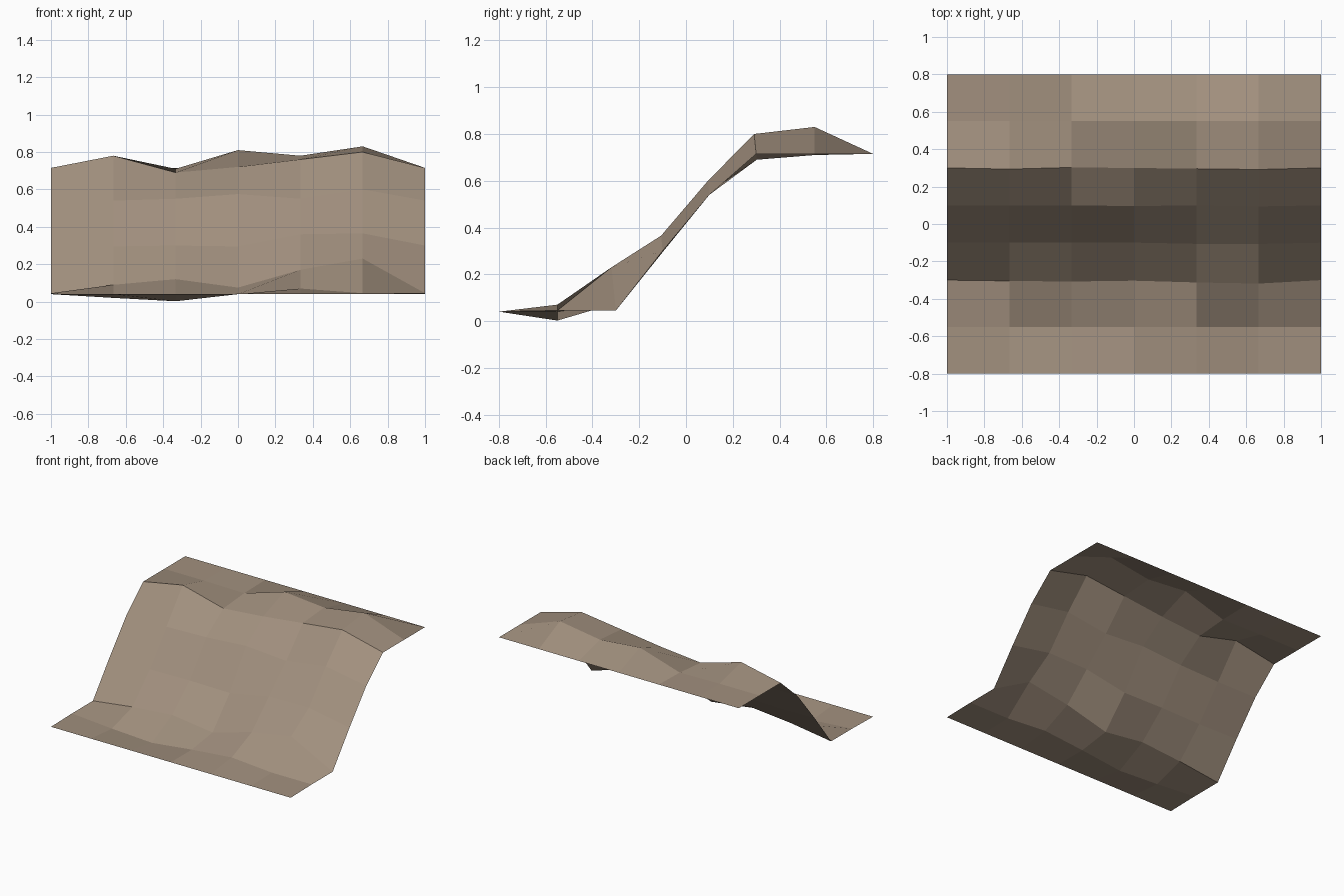
import bpy

# Remove the default cube
cube = bpy.data.objects.get("Cube")
if cube:
    bpy.data.objects.remove(cube, do_unlink=True)


def make_material(name, color):
    mat = bpy.data.materials.new(name)
    mat.use_nodes = True
    mat.diffuse_color = color
    mat.node_tree.nodes["Principled BSDF"].inputs["Base Color"].default_value = color
    return mat


# Smooth bank profile, front to back: depth and height
PROFILE = [(-0.8, 0.04), (-0.55, 0.045), (-0.3, 0.045), (-0.1, 0.3),
           (0.1, 0.54), (0.3, 0.715), (0.55, 0.715), (0.8, 0.715)]

# Height bumps of the inner points, in hundredths, one row per inner profile point
BUMPS = [(-2.5, -4.3, -0.5, 2.5, 0),
         (4.5, 7.5, 3, 12.5, 18.5),
         (-0.5, 0, -0.5, 6, 6.5),
         (0, 1, 3.5, 1, 6),
         (6.5, -2.5, 0.5, 4.5, 8.5),
         (0, -0.5, 9.5, 6.5, 11.5)]
COLUMNS = 7
ROWS = len(PROFILE)

# Rough ground sheet: straight border, bumpy interior
verts = []
for row, (y, z) in enumerate(PROFILE):
    on_slope = abs(y) < 0.5
    for col in range(COLUMNS):
        inner = 0 < row < ROWS - 1 and 0 < col < COLUMNS - 1
        bump = BUMPS[row - 1][col - 1] / 100 if inner else 0
        lean = 0.1 * bump if on_slope else 0
        verts.append((2 * col / (COLUMNS - 1) - 1, y - lean, z + bump))

faces = []
for row in range(ROWS - 1):
    for col in range(COLUMNS - 1):
        a = row * COLUMNS + col
        b = a + COLUMNS
        faces.append((a, a + 1, b + 1, b))

mesh = bpy.data.meshes.new("ground_slope")
mesh.from_pydata(verts, [], faces)
mesh.materials.append(make_material("dusty brown", (0.36, 0.28, 0.21, 1)))
mesh.update()
slope = bpy.data.objects.new("ground_slope", mesh)
bpy.context.collection.objects.link(slope)
